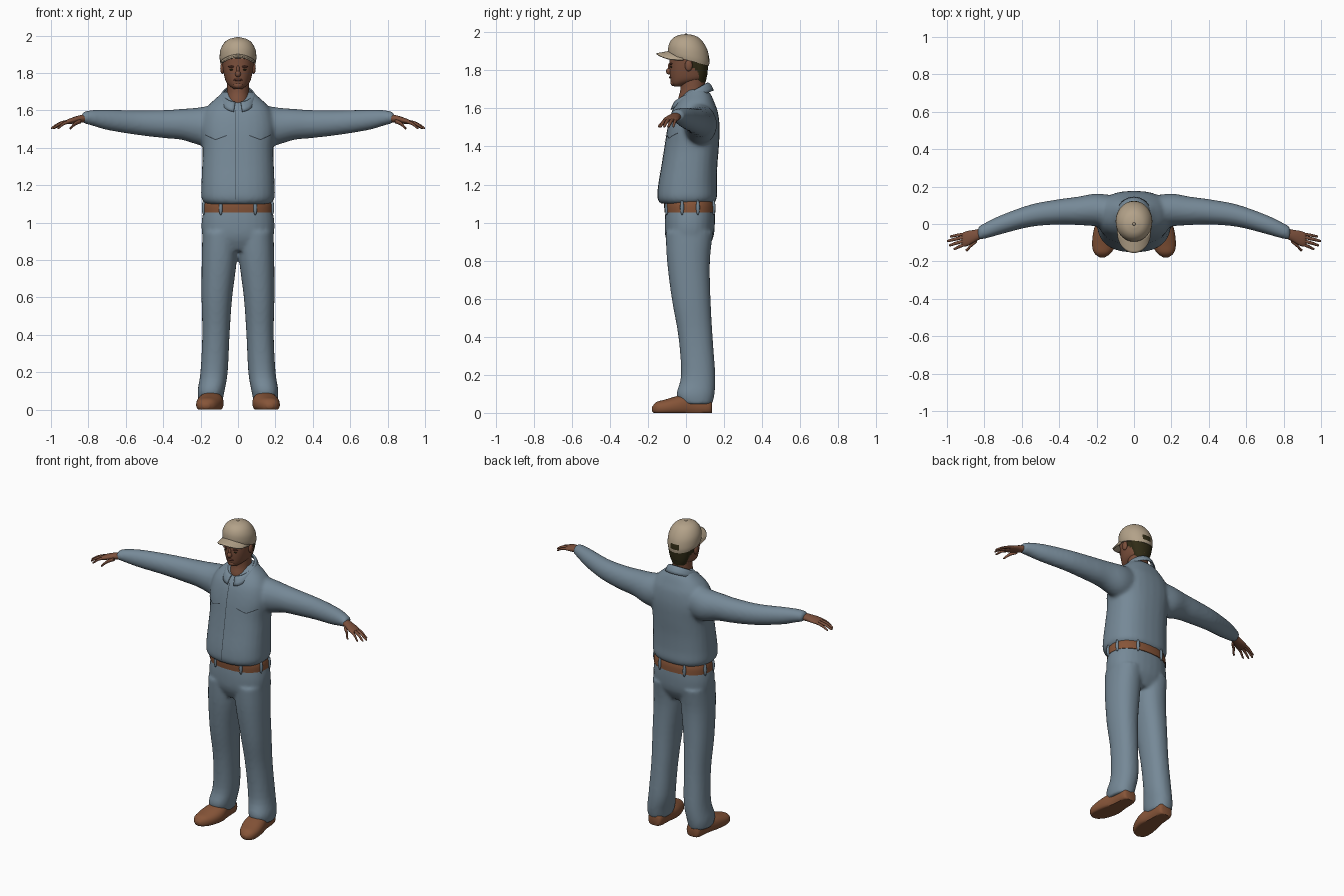
import bpy, bmesh, math
from mathutils import Vector

cube = bpy.data.objects.get("Cube")
if cube:
    bpy.data.objects.remove(cube)


def material(name, rgb):
    m = bpy.data.materials.new(name)
    m.use_nodes = True
    m.diffuse_color = (*rgb, 1)
    m.node_tree.nodes["Principled BSDF"].inputs["Base Color"].default_value = (*rgb, 1)
    return m


DENIM = material("blue denim", (0.18, 0.25, 0.31))
SKIN = material("brown skin", (0.2, 0.08, 0.045))
LEATHER = material("brown leather", (0.24, 0.09, 0.04))
CAP = material("tan cloth", (0.45, 0.36, 0.25))
HAIR = material("dark hair", (0.03, 0.025, 0.008))
SEAM = material("dark seam", (0.04, 0.055, 0.07))
LIP = material("dark lip", (0.13, 0.045, 0.03))
PLACE = {"z": lambda t, a, b: (a, b, t),
         "x": lambda t, a, b: (t, a, b),
         "y": lambda t, a, b: (a, t, b)}


def spline(rings, steps=4):
    """Smooth in-between rings."""
    out, last = [], len(rings) - 1
    for i in range(last):
        quad = [rings[max(0, min(last, i + k))] for k in (-1, 0, 1, 2)]
        for s in range(steps):
            t = s / steps
            out.append([0.5 * (2 * b + (c - a) * t + (2 * a - 5 * b + 4 * c - d) * t * t
                               + (3 * b - a - 3 * c + d) * t ** 3)
                        for a, b, c, d in zip(*quad)])
    return out + [list(rings[-1])]


def loft(bm, rings, axis="z", side=1, power=2.0, n=28):
    """Skin rings of (position, centre a, centre b, radius a, radius b)."""
    def bend(v):
        return math.copysign(abs(v) ** (2 / power), v)
    loops = []
    for t, a, b, ra, rb in spline(rings):
        loop = []
        for k in range(n):
            w = 2 * math.pi * k / n
            p = PLACE[axis](t, a + max(ra, .002) * bend(math.cos(w)),
                            b + max(rb, .002) * bend(math.sin(w)))
            loop.append(bm.verts.new((p[0] * side, p[1], max(p[2], 0))))
        loops.append(loop)
    for lo, hi in zip(loops, loops[1:]):
        for k in range(n):
            j = (k + 1) % n
            bm.faces.new((lo[k], lo[j], hi[j], hi[k]))
    bm.faces.new(loops[0])
    bm.faces.new(loops[-1])


def finish(name, bm, mats, rule=None, voxel=0, thick=0):
    bmesh.ops.recalc_face_normals(bm, faces=bm.faces)
    if rule:
        for f in bm.faces:
            f.material_index = int(rule(f.calc_center_median()))
    me = bpy.data.meshes.new(name)
    bm.to_mesh(me)
    bm.free()
    ob = bpy.data.objects.new(name, me)
    bpy.context.collection.objects.link(ob)
    for m in mats:
        me.materials.append(m)
    bpy.ops.object.select_all(action="DESELECT")
    ob.select_set(True)
    bpy.context.view_layer.objects.active = ob
    bpy.ops.object.shade_smooth_by_angle(angle=math.radians(55))
    if voxel:
        r = ob.modifiers.new("Blend", "REMESH")
        r.mode, r.voxel_size, r.use_smooth_shade = "VOXEL", voxel, True
        s = ob.modifiers.new("Soften", "SMOOTH")
        s.factor, s.iterations = 0.5, 6
    if thick:
        ob.modifiers.new("Thickness", "SOLIDIFY").thickness = thick
    return ob


def part(name, mat, rings, axis="z", side=1, power=2.0, n=28):
    bm = bmesh.new()
    loft(bm, rings, axis, side, power, n)
    return finish(name, bm, [mat])


def blob(name, mat, centre, size):
    bm = bmesh.new()
    bmesh.ops.create_uvsphere(bm, u_segments=16, v_segments=10, radius=1)
    for v in bm.verts:
        v.co = Vector(a * b for a, b in zip(v.co, size)) + Vector(centre)
    return finish(name, bm, [mat])


def sheet(name, mat, point, nu, nv, thick):
    bm = bmesh.new()
    g = [[bm.verts.new(point(i / nu, j / nv)) for j in range(nv + 1)] for i in range(nu + 1)]
    for i in range(nu):
        for j in range(nv):
            bm.faces.new((g[i][j], g[i + 1][j], g[i + 1][j + 1], g[i][j + 1]))
    return finish(name, bm, [mat], thick=thick)


# Shirt: trunk and both sleeves blended together
bm = bmesh.new()
loft(bm, [(1.1, 0, .005, .175, .14), (1.13, 0, .006, .196, .157), (1.2, 0, .008, .196, .154),
          (1.3, 0, .018, .192, .147), (1.4, 0, .03, .19, .143), (1.5, 0, .04, .2, .137),
          (1.58, 0, .046, .185, .122), (1.63, 0, .05, .155, .1), (1.67, 0, .058, .112, .075),
          (1.7, 0, .06, .08, .05)], power=2.4)
for s in (1, -1):
    loft(bm, [(.1, .06, 1.52, .09, .115), (.2, .075, 1.515, .088, .102), (.3, .07, 1.525, .076, .083),
              (.4, .065, 1.527, .068, .075), (.55, .045, 1.535, .06, .065), (.7, 0, 1.55, .052, .055),
              (.78, -.03, 1.56, .045, .042), (.835, -.05, 1.562, .036, .029)], "x", s)
shirt = finish("shirt", bm, [DENIM], voxel=.011)

# Trousers: hips and both legs blended together
bm = bmesh.new()
loft(bm, [(.85, 0, .015, .15, .09), (.92, 0, .018, .188, .125), (1, 0, .02, .195, .132),
          (1.08, 0, .022, .182, .128)], power=2.3)
for s in (1, -1):
    loft(bm, [(.045, .147, .055, .064, .083), (.1, .144, .05, .072, .1), (.2, .128, .064, .073, .09),
              (.4, .118, .05, .073, .09), (.6, .113, .027, .082, .102), (.8, .1, .013, .094, .113),
              (.95, .095, .018, .095, .125)], side=s, power=2.2)
finish("trousers", bm, [DENIM], voxel=.01)

# Belt with cloth loops
part("belt", LEATHER, [(1.053, 0, .022, .189, .134), (1.09, 0, .02, .188, .135),
                       (1.12, 0, .018, .18, .13)], power=2.3)
for i, deg in enumerate((-116, -64, -15, 15, 65, 115, 165, 195)):
    w = math.radians(deg)
    c, d = math.cos(w), math.sin(w)
    x, y = (math.copysign(abs(q) ** (2 / 2.3), q) * r for q, r in ((c, .189), (d, .135)))
    blob(f"belt_loop_{i}", DENIM, (x, y + .021, 1.08), (.01, .01, .04))

# Collar folded around the neck
def collar(u, v):
    a = math.radians(9 + 342 * u)
    point = max(0, math.cos(a)) ** 6
    r = .078 + .024 * v
    z = 1.69 - .045 * math.cos(a) - v * (.04 + .012 * point) + .014 * math.sin(math.pi * v)
    return (r * math.sin(a) * (1 + .45 * v * point), .032 - (r + .012 * v) * math.cos(a), z)


sheet("collar", DENIM, collar, 36, 5, .007)

# Stitched seams projected on the shirt front
def seam(name, ends, width=.005):
    (x0, z0), (x1, z1) = ends
    side = Vector((z0 - z1, 0, x1 - x0)).normalized() * width / 2
    start, end = Vector((x0, -.4, z0)), Vector((x1, -.4, z1))
    ob = sheet(name, SEAM, lambda u, v: start.lerp(end, u) + side * (2 * v - 1), 24, 1, 0)
    wrap = ob.modifiers.new("Lay on cloth", "SHRINKWRAP")
    wrap.target, wrap.wrap_method, wrap.wrap_mode = shirt, "PROJECT", "ABOVE_SURFACE"
    wrap.use_project_y, wrap.use_positive_direction, wrap.offset = True, True, .003


seam("front_placket", ((-.012, 1.125), (-.012, 1.6)), .004)
for s, label in ((1, "left"), (-1, "right")):
    seam(label + "_pocket_flap_outer", ((.175 * s, 1.47), (.12 * s, 1.443)))
    seam(label + "_pocket_flap_inner", ((.12 * s, 1.443), (.06 * s, 1.465)))

# Neck and head, with hair on the back of the head
part("neck", SKIN, [(1.58, 0, .045, .07, .07), (1.64, 0, .032, .064, .074),
                    (1.7, 0, .035, .058, .064), (1.78, 0, .035, .06, .066)])
bm = bmesh.new()
loft(bm, [(1.715, 0, -.045, .022, .016), (1.73, 0, -.025, .044, .05), (1.755, 0, .01, .065, .092),
          (1.8, 0, .013, .077, .099), (1.85, 0, .014, .084, .1), (1.9, 0, .013, .085, .097),
          (1.95, 0, .01, .06, .07)], power=2.2, n=40)
finish("head", bm, [SKIN, HAIR], lambda c: c.y > .032 and c.z > 1.815 - .7 * (c.y - .03))
part("back_hair", HAIR, [(1.735, 0, .068, .044, .034), (1.78, 0, .068, .064, .044),
                         (1.85, 0, .062, .08, .056)])
blob("nose", SKIN, (0, -.087, 1.795), (.015, .018, .018))
blob("nose_bridge", SKIN, (0, -.085, 1.815), (.009, .01, .026))
blob("chin", SKIN, (0, -.066, 1.735), (.026, .016, .018))
blob("lips", LIP, (0, -.083, 1.763), (.025, .007, .006))
for s, label in ((1, "left"), (-1, "right")):
    blob(label + "_eye", HAIR, (.032 * s, -.077, 1.818), (.014, .006, .005))
    blob(label + "_brow", LIP, (.033 * s, -.078, 1.834), (.02, .008, .005))
    blob(label + "_ear", SKIN, (.083 * s, .014, 1.825), (.012, .02, .03))

# Cap crown, lower at the back, with the strap opening
bm = bmesh.new()
loft(bm, [(1.855, 0, .014, .094, .107), (1.88, 0, .014, .098, .109), (1.92, 0, .011, .095, .102),
          (1.955, 0, .006, .079, .083), (1.978, 0, .003, .054, .056), (1.989, 0, 0, .02, .02)], n=40)
for v in bm.verts:
    v.co.z -= .25 * v.co.y * (1.99 - v.co.z) / .13
finish("cap_crown", bm, [CAP, HAIR],
       lambda c: c.y > .09 and abs(c.x) < .035 and 1.845 < c.z < 1.875)


def brim(u, v):
    k = 2 * u - 1
    arc = math.sqrt(max(0, 1 - k * k))
    return (.094 * k, -.015 - .072 * arc - .068 * v * arc ** .7, 1.902 - .012 * v - .038 * k * k)


sheet("cap_brim", CAP, brim, 24, 6, .008)
blob("cap_button", CAP, (0, 0, 1.989), (.008, .008, .004))

# Hands and shoes
FINGERS = {"little": (.895, -.052, .985, -.066, .008), "ring": (.905, -.07, 1, -.09, .009),
           "middle": (.905, -.09, .99, -.113, .009), "index": (.895, -.106, .965, -.132, .009),
           "thumb": (.84, -.088, .9, -.138, .011)}
for s, label in ((1, "left"), (-1, "right")):
    part(label + "_palm", SKIN, [(.8, -.045, 1.561, .026, .022), (.85, -.063, 1.553, .032, .02),
                                 (.89, -.077, 1.544, .04, .016), (.915, -.083, 1.538, .036, .012),
                                 (.922, -.084, 1.536, .02, .005)], "x", s)
    for finger, (x0, y0, x1, y1, r) in FINGERS.items():
        mx, my = (x0 + x1) / 2, (y0 + y1) / 2
        part(f"{label}_{finger}_finger", SKIN,
             [(x0, y0, 1.542, r, r), (mx, my, 1.53, r, r), (x1 - .008, y1, 1.508, r * .75, r * .75),
              (x1, y1, 1.504, .003, .003)], "x", s, n=12)
    part(label + "_shoe", LEATHER,
         [(.137, .14, .03, .03, .028), (.12, .14, .035, .048, .05), (.03, .142, .04, .056, .06),
          (-.04, .147, .035, .07, .055), (-.11, .16, .027, .064, .043), (-.155, .168, .024, .045, .033),
          (-.178, .17, .02, .015, .012)], "y", s, 2.3)
